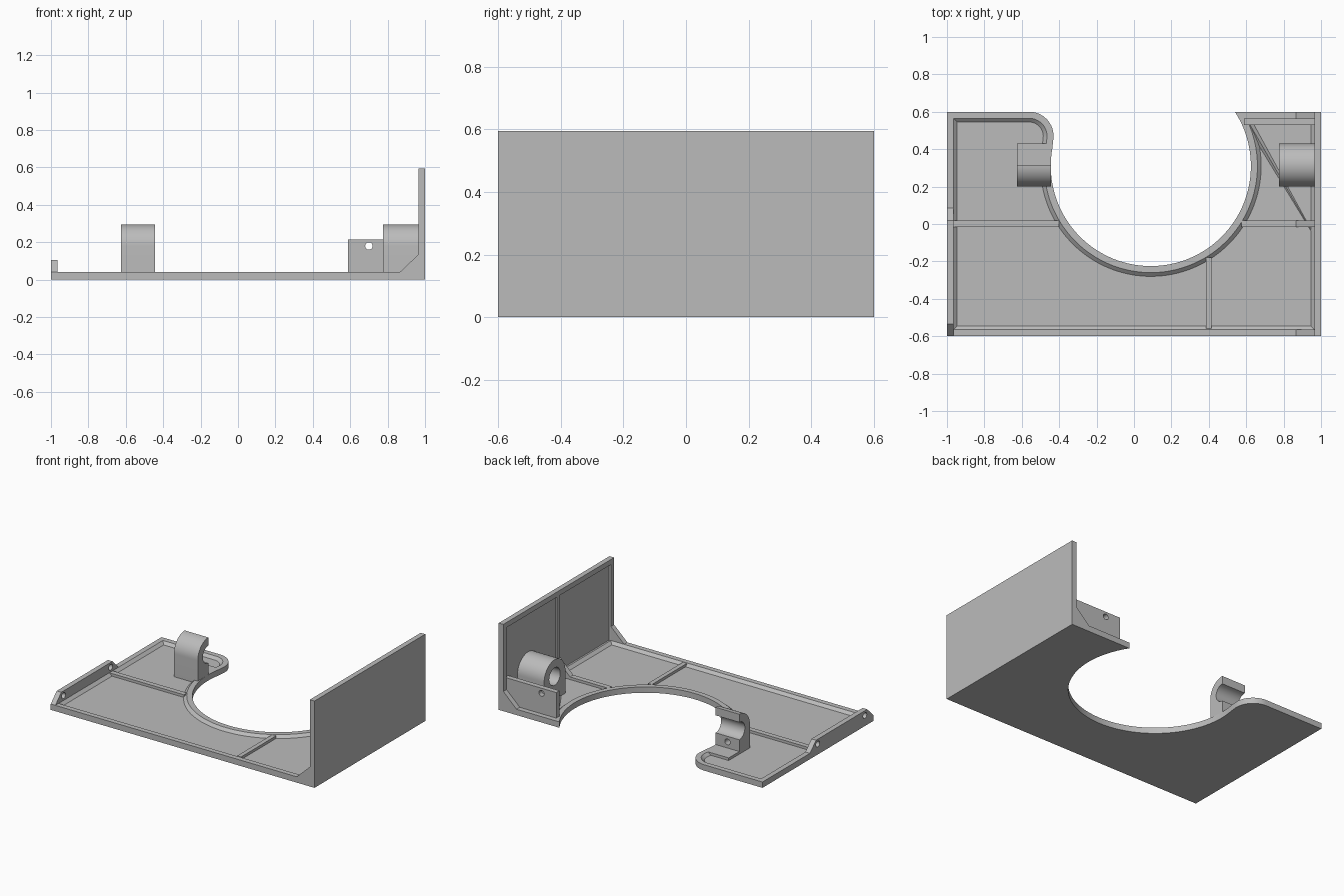
import bpy, bmesh
from math import sin, cos, radians
from mathutils import Matrix, Vector

if "Cube" in bpy.data.objects:
    bpy.data.objects.remove(bpy.data.objects["Cube"], do_unlink=True)

GREY = (0.5, 0.5, 0.5, 1)
grey = bpy.data.materials.new("plain_grey")
grey.use_nodes = True
grey.diffuse_color = GREY
grey.node_tree.nodes["Principled BSDF"].inputs["Base Color"].default_value = GREY

FLOOR, TOP, WALL = 0.01, 0.04, 0.965


def arc(cx, cy, r, a, b, n):
    angles = [radians(a + (b - a) * i / n) for i in range(n + 1)]
    return [(cx + r * cos(t), cy + r * sin(t)) for t in angles]


def prism(name, profile, axis, lo, hi, recess=None):
    """Extrude a 2D profile along an axis; recess = (toward, rim, slope, depth)."""
    place = {"x": lambda a, b, d: (d, a, b),
             "y": lambda a, b, d: (a, d, b),
             "z": lambda a, b, d: (a, b, d)}[axis]
    bm = bmesh.new()
    base = bm.faces.new([bm.verts.new(place(a, b, lo)) for a, b in profile])
    out = bmesh.ops.extrude_face_region(bm, geom=[base], use_keep_orig=True)
    moved = [v for v in out["geom"] if isinstance(v, bmesh.types.BMVert)]
    bmesh.ops.translate(bm, verts=moved, vec=place(0, 0, hi - lo))
    bmesh.ops.recalc_face_normals(bm, faces=bm.faces)
    if recess:
        toward, rim, slope, depth = recess
        face = max(bm.faces, key=lambda f: f.normal.dot(Vector(toward)))
        bmesh.ops.inset_region(bm, faces=[face], thickness=rim, use_even_offset=True)
        bmesh.ops.inset_region(bm, faces=[face], thickness=slope, depth=-depth,
                               use_even_offset=True)
    mesh = bpy.data.meshes.new(name)
    bm.to_mesh(mesh)
    bm.free()
    mesh.materials.append(grey)
    ob = bpy.data.objects.new(name, mesh)
    bpy.context.collection.objects.link(ob)
    return ob


def box(name, x, y, z):
    return prism(name, [(x[0], y[0]), (x[1], y[0]), (x[1], y[1]), (x[0], y[1])], "z", *z)


def bore(ob, axis, centre, r, lo, hi):
    """Cut a round hole, then discard the cutter."""
    cutter = prism("cutter", arc(*centre, r, 0, 345, 23), axis, lo, hi)
    cutter.hide_render = True
    mod = ob.modifiers.new("bore", "BOOLEAN")
    mod.operation, mod.solver, mod.object = "DIFFERENCE", "EXACT", cutter
    bpy.context.view_layer.update()
    graph = bpy.context.evaluated_depsgraph_get()
    mesh = bpy.data.meshes.new_from_object(ob.evaluated_get(graph))
    ob.modifiers.clear()
    ob.data = mesh
    bpy.data.objects.remove(cutter, do_unlink=True)


parts = []

# Base plate with the large round opening, rounded finger and shallow recess
HOLE = (0.09, 0.31)
outline = [(-1, -0.6), (1, -0.6), (1, 0.6)]
outline += arc(*HOLE, 0.535, 32.8, -190, 80)
outline += arc(-0.56, 0.47, 0.13, -5, 90, 16)
outline += [(-1, 0.6)]
parts.append(prism("base_plate", outline, "z", 0, TOP, ((0, 0, 1), 0.035, 0.02, 0.018)))

# Tall side wall with a shallow inner panel
parts.append(prism("side_wall", [(-0.6, 0), (0.6, 0), (0.6, 0.595), (-0.6, 0.595)],
                   "x", WALL, 1, ((-1, 0, 0), 0.035, 0.005, 0.012)))

# Stiffening ribs
parts += [
    box("left_floor_rib", (-0.97, -0.4), (-0.015, 0.02), (FLOOR, TOP)),
    box("right_floor_rib", (0.575, 0.97), (-0.015, 0.02), (FLOOR, TOP)),
    box("front_floor_rib", (0.385, 0.415), (-0.56, -0.18), (FLOOR, TOP)),
    box("wall_rib", (WALL, 0.99), (-0.015, 0.02), (TOP, 0.57)),
]

# Triangular gussets between plate and wall
for name, y in (("front", -0.6), ("middle", -0.015), ("back", 0.565)):
    parts.append(prism(name + "_gusset", [(0.865, FLOOR), (0.98, FLOOR), (0.98, 0.135),
                                          (WALL, 0.135), (0.865, TOP)], "y", y, y + 0.035))

# Raised lip on the open side, with two pin holes
lip = prism("side_lip", [(-0.6, 0.02), (-0.6, TOP), (-0.535, 0.105), (0.02, 0.105),
                         (0.085, TOP), (0.085, 0.02)], "x", -1, -0.965)
for y in (-0.51, 0.0):
    bore(lip, "x", (y, 0.072), 0.02, -1.1, -0.9)
parts.append(lip)

# Closed bearing block beside the wall
AXLE = (0.315, 0.18)
bearing = prism("bearing_block", [(0.2, FLOOR)] + arc(*AXLE, 0.115, 180, 0, 32)
                + [(0.43, FLOOR)], "x", 0.775, 0.98)
bore(bearing, "x", AXLE, 0.06, 0.7, WALL)
parts.append(bearing)

# Open half bearing on the finger, standing on a low foot
clip = prism("half_bearing", [(0.2, FLOOR)] + arc(*AXLE, 0.115, 180, 90, 16)
             + arc(*AXLE, 0.06, 90, 270, 24) + [(0.315, FLOOR)], "x", -0.625, -0.445)
bore(clip, "y", (-0.535, 0.082), 0.02, 0.25, 0.4)
parts.append(clip)
parts.append(box("half_bearing_foot", (-0.625, -0.445), (0.2, 0.43), (FLOOR, TOP)))

# Upright tab with a screw hole
tab = box("back_tab", (0.588, 0.98), (0.53, 0.565), (FLOOR, 0.215))
bore(tab, "y", (0.7, 0.18), 0.02, 0.5, 0.6)
parts.append(tab)

# Smooth the curves, keep the edges sharp
bpy.ops.object.select_all(action="DESELECT")
for ob in parts:
    ob.select_set(True)
bpy.context.view_layer.objects.active = parts[0]
bpy.ops.object.shade_smooth_by_angle(angle=radians(20))
